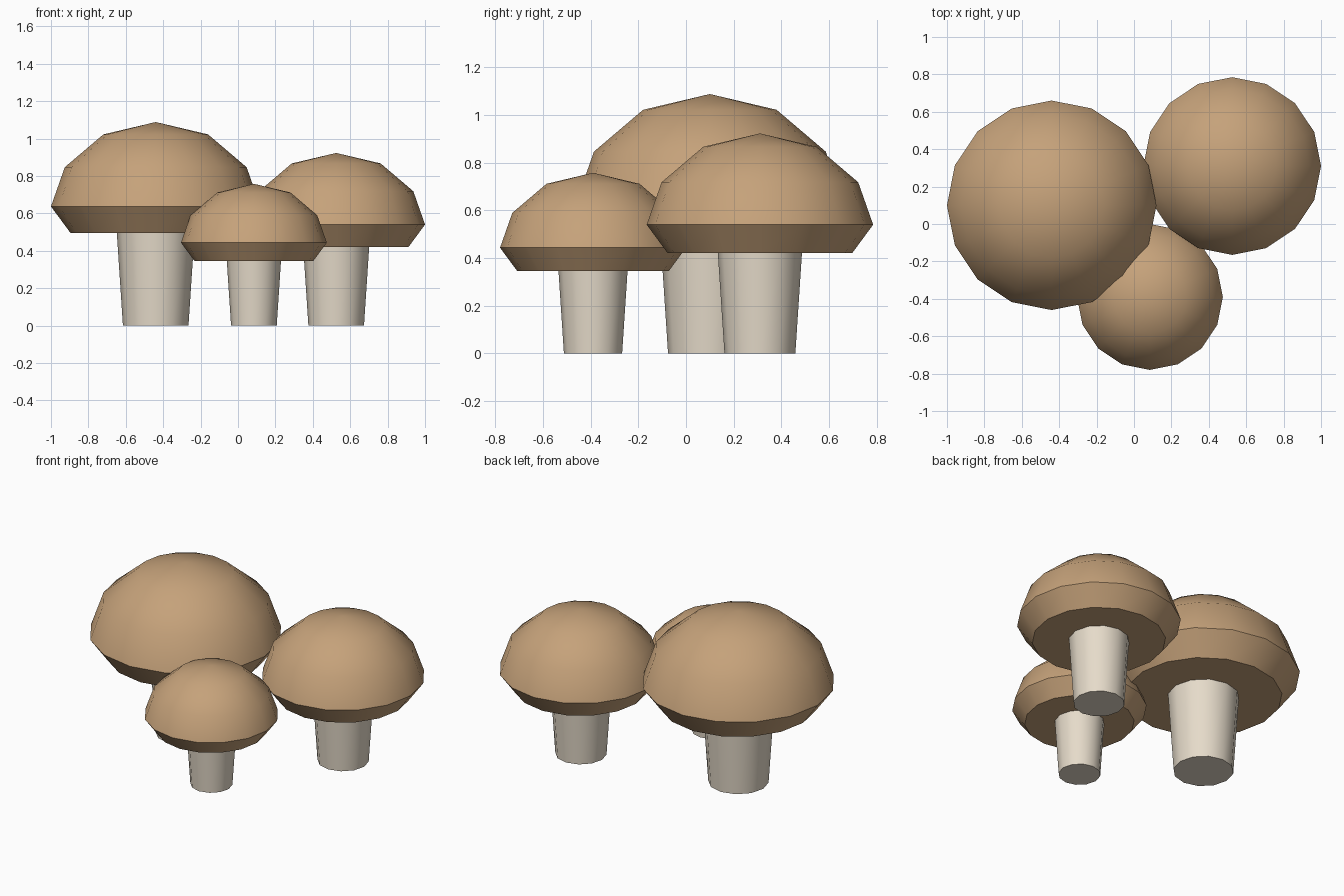
import bpy
from math import cos, sin, tau

if "Cube" in bpy.data.objects:
    bpy.data.objects.remove(bpy.data.objects["Cube"])


def paint(name, rgb):
    mat = bpy.data.materials.new(name)
    mat.diffuse_color = (*rgb, 1)
    mat.use_nodes = True
    mat.node_tree.nodes["Principled BSDF"].inputs["Base Color"].default_value = mat.diffuse_color
    return mat


def lathe(name, profile, sides, scale, centre, mat):
    """Turn a (radius, height) profile, bottom to top; a zero last radius is an apex."""
    apex = profile[-1][0] == 0
    rings = profile[:-1] if apex else profile
    verts = [(r * cos(tau * i / sides), r * sin(tau * i / sides), z)
             for r, z in rings for i in range(sides)]
    faces = [tuple(reversed(range(sides)))]
    for k in range(len(rings) - 1):
        for i in range(sides):
            a, b = k * sides + i, k * sides + (i + 1) % sides
            faces.append((a, b, b + sides, a + sides))
    last = (len(rings) - 1) * sides
    if apex:
        verts.append((0, 0, profile[-1][1]))
        faces += [(last + i, last + (i + 1) % sides, len(verts) - 1)
                  for i in range(sides)]
    else:
        faces.append(tuple(range(last, last + sides)))

    mesh = bpy.data.meshes.new(name)
    mesh.from_pydata([[c * scale for c in v] for v in verts], [], faces)
    mesh.materials.append(mat)
    obj = bpy.data.objects.new(name, mesh)
    obj.location = (*centre, 0)
    bpy.context.collection.objects.link(obj)

    # Smooth round the sides, sharp at the rims
    bpy.ops.object.select_all(action='DESELECT')
    obj.select_set(True)
    bpy.context.view_layer.objects.active = obj
    bpy.ops.object.shade_smooth_by_angle(angle=0.7)


cap_brown = paint("cap_brown", (0.56, 0.36, 0.195))
stem_cream = paint("stem_cream", (0.79, 0.71, 0.59))

# Profiles for a mushroom whose cap radius is 1
CAP = [(0.815, 0.886), (1, 1.137), (0.868, 1.512), (0.5, 1.825), (0, 1.943)]
STEM = [(0.313, 0), (0.373, 0.91)]

# Three mushrooms: size and position
for size, radius, centre in [("large", 0.56, (-0.44, 0.10)),
                             ("medium", 0.475, (0.525, 0.31)),
                             ("small", 0.39, (0.085, -0.39))]:
    lathe(size + "_stem", STEM, 12, radius, centre, stem_cream)
    lathe(size + "_cap", CAP, 16, radius, centre, cap_brown)
